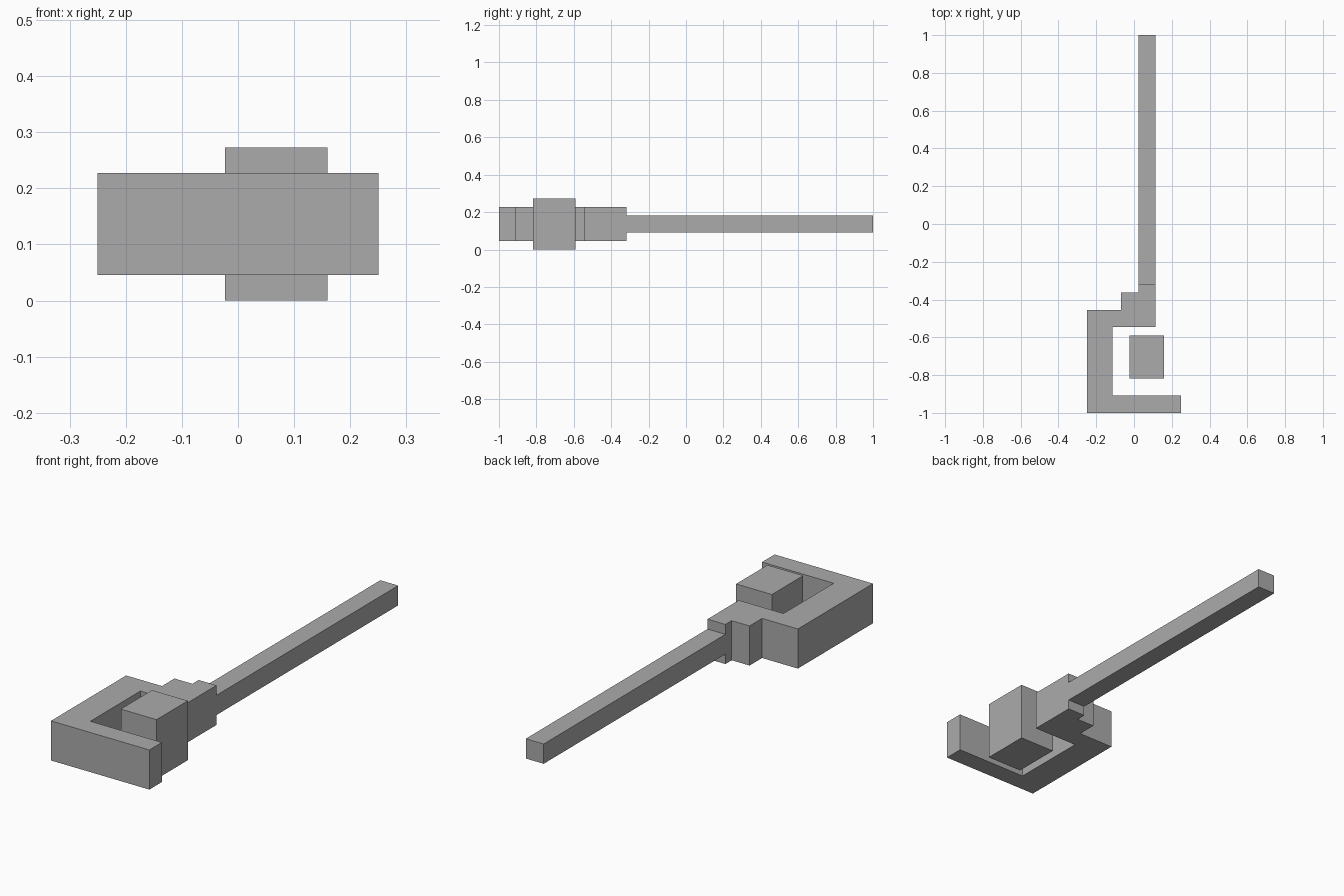
import bpy
import bmesh

default = bpy.data.objects.get("Cube")
if default:
    bpy.data.objects.remove(default, do_unlink=True)

# One grid step: the model is 11 x 44 x 6 steps
U = 2 / 44

grey = bpy.data.materials.new("plain grey")
grey.use_nodes = True
colour = (0.41, 0.41, 0.41, 1)
grey.diffuse_color = colour
grey.node_tree.nodes["Principled BSDF"].inputs["Base Color"].default_value = colour


def extrude_outline(name, outline, z0, z1):
    """Extrude a plan outline, given in grid steps, from z0 to z1."""
    bm = bmesh.new()
    verts = [bm.verts.new(((x - 5.5) * U, (y - 22) * U, z0 * U)) for x, y in outline]
    base = bm.faces.new(verts)
    top = bmesh.ops.extrude_face_region(bm, geom=[base])["geom"]
    moved = [v for v in top if isinstance(v, bmesh.types.BMVert)]
    bmesh.ops.translate(bm, verts=moved, vec=(0, 0, (z1 - z0) * U))
    bmesh.ops.recalc_face_normals(bm, faces=bm.faces)
    mesh = bpy.data.meshes.new(name)
    bm.to_mesh(mesh)
    bm.free()
    mesh.materials.append(grey)
    obj = bpy.data.objects.new(name, mesh)
    bpy.context.collection.objects.link(obj)
    return obj


def box(name, x0, x1, y0, y1, z0, z1):
    return extrude_outline(name, [(x0, y0), (x1, y0), (x1, y1), (x0, y1)], z0, z1)


# Hooked guard with the stepped neck
extrude_outline("hooked_guard", [
    (0, 0), (11, 0), (11, 2), (3, 2), (3, 10), (8, 10),
    (8, 15), (6, 15), (6, 14), (4, 14), (4, 12), (0, 12)], 1, 5)

# Long square shaft
box("shaft", 6, 8, 15, 44, 2, 4)

# Loose block held inside the hook
box("centre_block", 5, 9, 4, 9, 0, 6)
